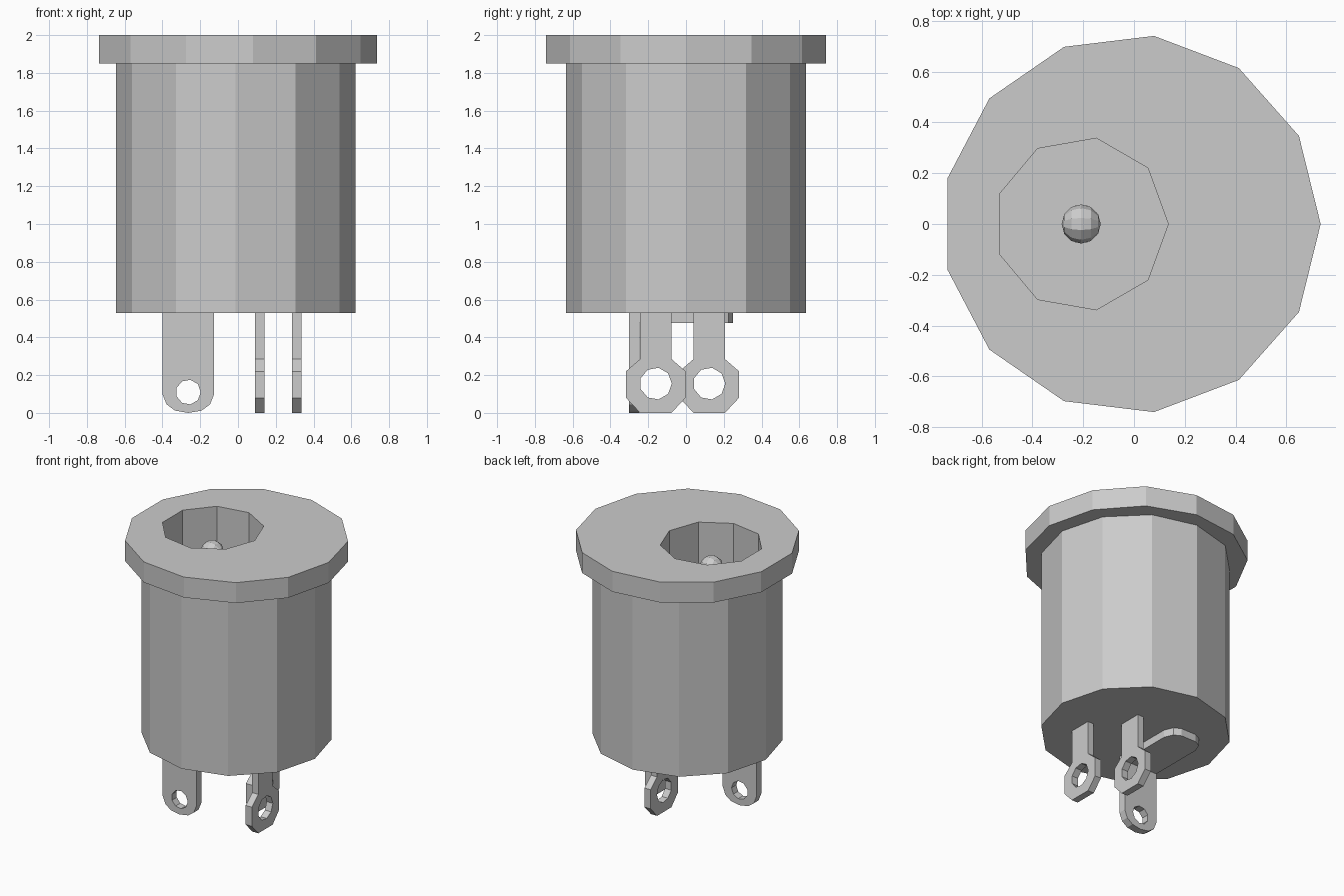
import bpy, bmesh, math
from mathutils import Matrix, Vector

if "Cube" in bpy.data.objects:
    bpy.data.objects.remove(bpy.data.objects["Cube"])


def cylinder(name, sides, r, x, z0, z1):
    bpy.ops.mesh.primitive_cylinder_add(
        vertices=sides, radius=r, depth=z1 - z0,
        location=(x, 0, (z0 + z1) / 2), rotation=(0, 0, -math.pi / 2))
    ob = bpy.context.object
    ob.name = name
    return ob


def boolean(target, other, op):
    mod = target.modifiers.new(op, 'BOOLEAN')
    mod.operation, mod.object, mod.solver = op, other, 'EXACT'
    bpy.context.view_layer.objects.active = target
    bpy.ops.object.modifier_apply(modifier=mod.name)
    bpy.data.objects.remove(other)


def ring(cx, cy, r, n):
    return [(cx + r * math.cos(2 * math.pi * i / n),
             cy + r * math.sin(2 * math.pi * i / n)) for i in range(n)]


def plate(name, loops, thickness, axes, centre):
    """Flat plate from an outline plus holes; axes are its u, v, w directions."""
    cu = bpy.data.curves.new(name, 'CURVE')
    cu.dimensions, cu.fill_mode, cu.extrude = '2D', 'BOTH', thickness / 2
    for pts in loops:
        sp = cu.splines.new('POLY')
        sp.points.add(len(pts) - 1)
        for p, (u, v) in zip(sp.points, pts):
            p.co = (u, v, 0, 1)
        sp.use_cyclic_u = True
    tmp = bpy.data.objects.new(name + "_curve", cu)
    bpy.context.collection.objects.link(tmp)
    dg = bpy.context.evaluated_depsgraph_get()
    me = bpy.data.meshes.new_from_object(tmp.evaluated_get(dg))
    bpy.data.objects.remove(tmp)
    bm = bmesh.new()
    bm.from_mesh(me)
    bmesh.ops.remove_doubles(bm, verts=bm.verts, dist=1e-4)
    rot = Matrix([Vector(a) for a in axes]).transposed().to_4x4()
    bm.transform(Matrix.Translation(centre) @ rot)
    bmesh.ops.recalc_face_normals(bm, faces=bm.faces)
    for f in bm.faces:
        f.smooth = False
    bm.to_mesh(me)
    bm.free()
    ob = bpy.data.objects.new(name, me)
    bpy.context.collection.objects.link(ob)
    return ob


X, Y, Z = (1, 0, 0), (0, 1, 0), (0, 0, 1)

# Housing: barrel and wider flange, bored off-centre
housing = cylinder("housing", 12, 0.635, -0.012, 0.53, 1.9)
boolean(housing, cylinder("flange", 13, 0.746, -0.011, 1.85, 2.0), 'UNION')
boolean(housing, cylinder("bore", 9, 0.343, -0.208, 0.62, 2.2), 'DIFFERENCE')

# Centre pin with a rounded tip
cylinder("centre_pin", 10, 0.076, -0.208, 0.6, 1.83)
bpy.ops.mesh.primitive_uv_sphere_add(
    segments=10, ring_count=6, radius=0.077,
    location=(-0.208, 0, 1.83), rotation=(0, math.pi / 2, 0))
bpy.context.object.name = "pin_tip"

# Bent terminal: upright lug with round end, plus strip under the barrel
half = [(0.137, 0.54), (0.137, 0.1), (0.115, 0.045), (0.07, 0.012)]
cx = -0.263
lug = ([(cx + u, v) for u, v in half] + [(cx, 0)]
       + [(cx - u, v) for u, v in reversed(half)])
plate("bent_terminal_lug", [lug, ring(cx, 0.11, 0.066, 9)], 0.055,
      (X, Z, (0, -1, 0)), (0, -0.273, 0))
half = [(0.137, -0.246), (0.137, 0.16), (0.11, 0.225), (0.06, 0.25)]
strip = ([(cx + u, v) for u, v in half]
         + [(cx - u, v) for u, v in reversed(half)])
plate("bent_terminal_strip", [strip], 0.06, (X, Y, Z), (0, 0, 0.505))

# Two straight terminals with octagonal eyelets
half = [(0.083, 0.54), (0.083, 0.285), (0.158, 0.22), (0.158, 0.08), (0.083, 0)]
eyelet = half + [(-u, v) for u, v in reversed(half)]
for name, x, y in (("outer_terminal", 0.31, -0.16), ("inner_terminal", 0.115, 0.123)):
    plate(name, [eyelet, ring(0, 0.155, 0.085, 9)], 0.05, (Y, Z, X), (x, y, 0))
